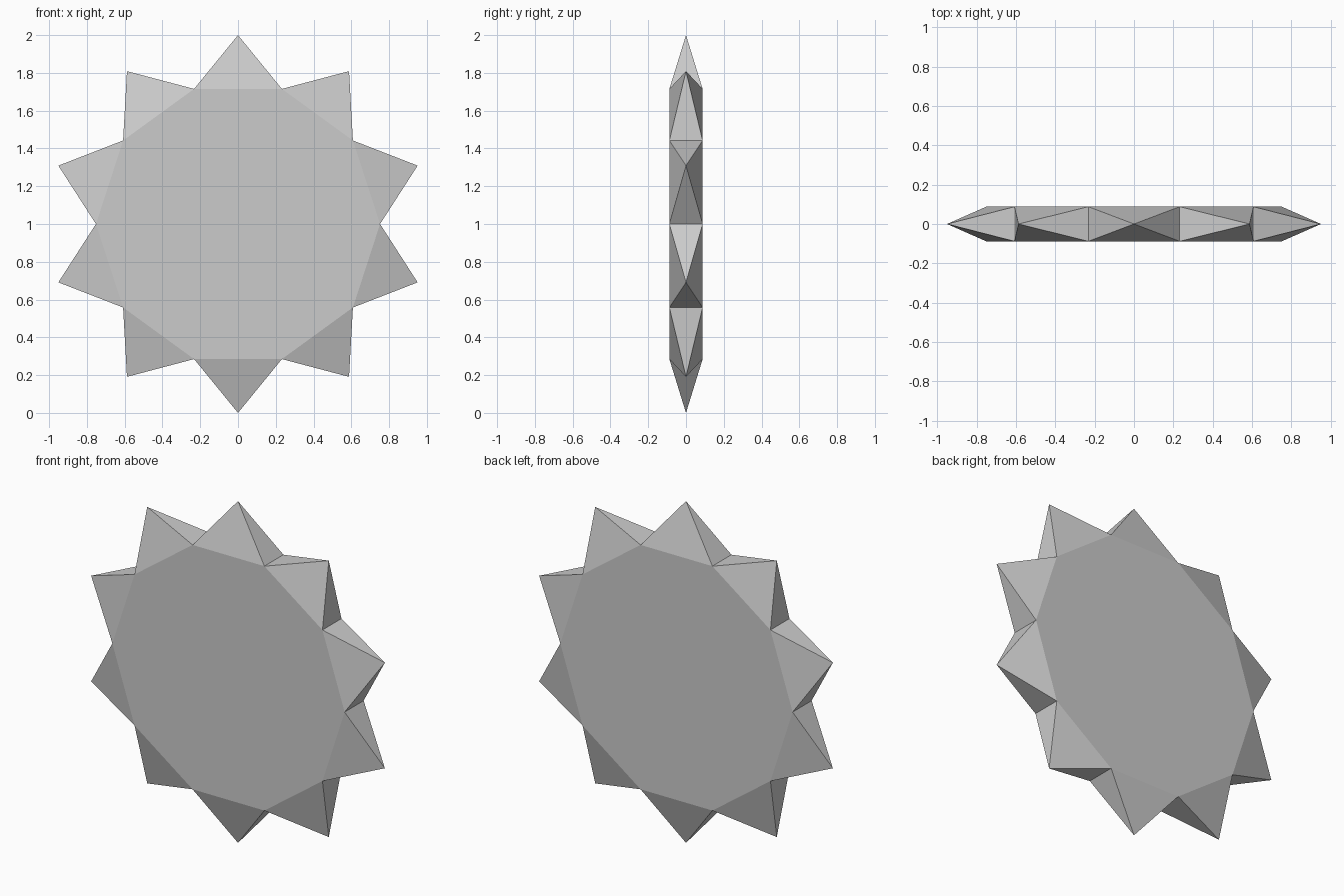
import bpy, bmesh, math
from mathutils import Matrix, Vector

SIDES = 10
BODY_R = 0.752      # corner radius of the flat disc
TIP_R = 1.0         # radius reached by the points
THICK = 0.176

cube = bpy.data.objects.get("Cube")
if cube:
    bpy.data.objects.remove(cube, do_unlink=True)

# Single plain grey
grey = bpy.data.materials.new("light_grey")
grey.use_nodes = True
colour = (0.6, 0.6, 0.6, 1.0)
grey.diffuse_color = colour
grey.node_tree.nodes["Principled BSDF"].inputs["Base Color"].default_value = colour

# Ten-sided disc standing upright, one corner on +x
bm = bmesh.new()
bmesh.ops.create_cone(bm, cap_ends=True, segments=SIDES,
                      radius1=BODY_R, radius2=BODY_R, depth=THICK)
bm.verts.ensure_lookup_table()
start = bm.verts[0].co
turn = -math.atan2(start.y, start.x)
bmesh.ops.rotate(bm, verts=bm.verts, matrix=Matrix.Rotation(turn, 3, 'Z'))
bmesh.ops.rotate(bm, verts=bm.verts, matrix=Matrix.Rotation(math.pi / 2, 3, 'X'))

# Raise each rim face into a four-sided pyramid point
rim = [f for f in bm.faces if len(f.verts) == 4]
tips = bmesh.ops.poke(bm, faces=rim)["verts"]
for v in tips:
    v.co = Vector((v.co.x, 0, v.co.z)).normalized() * TIP_R

# Stand the lowest point on the ground
bmesh.ops.translate(bm, verts=bm.verts, vec=(0, 0, TIP_R))
bmesh.ops.recalc_face_normals(bm, faces=bm.faces)

mesh = bpy.data.meshes.new("ten_pointed_star")
bm.to_mesh(mesh)
bm.free()
mesh.materials.append(grey)
star = bpy.data.objects.new("ten_pointed_star", mesh)
bpy.context.collection.objects.link(star)
